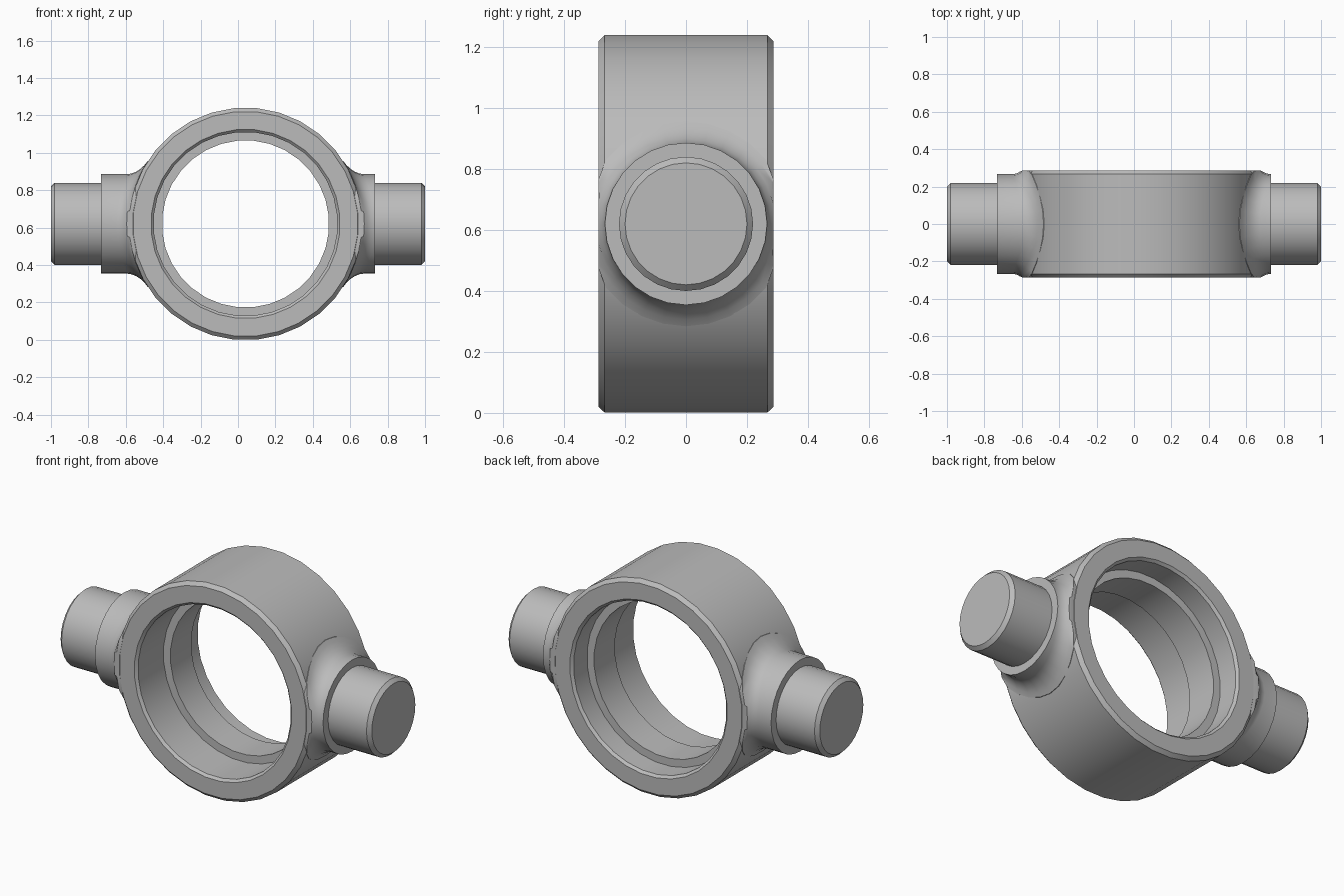
import bpy, bmesh, math
from mathutils import Vector

cube = bpy.data.objects.get("Cube")
if cube:
    bpy.data.objects.remove(cube, do_unlink=True)

CX, CZ = 0.04, 0.62      # ring centre
R, HALF = 0.622, 0.287   # ring outer radius and half width
BOSS, PIN, FILLET = 0.266, 0.22, 0.07
BEVEL = 0.02

steel = bpy.data.materials.new("steel_grey")
steel.use_nodes = True
steel.diffuse_color = (0.5, 0.5, 0.5, 1)
steel.node_tree.nodes["Principled BSDF"].inputs["Base Color"].default_value = (0.5, 0.5, 0.5, 1)


def loft(name, rings, closed):
    """Skin rings of points; join last to first if closed, otherwise cap both."""
    bm = bmesh.new()
    loops = [[bm.verts.new(p) for p in ring] for ring in rings]
    pairs = list(zip(loops, loops[1:]))
    if closed:
        pairs.append((loops[-1], loops[0]))
    else:
        bm.faces.new(loops[0])
        bm.faces.new(loops[-1])
    for a, b in pairs:
        for i in range(len(a)):
            j = (i + 1) % len(a)
            bm.faces.new((a[i], a[j], b[j], b[i]))
    bmesh.ops.recalc_face_normals(bm, faces=bm.faces)
    mesh = bpy.data.meshes.new(name)
    bm.to_mesh(mesh)
    bm.free()
    mesh.materials.append(steel)
    obj = bpy.data.objects.new(name, mesh)
    bpy.context.collection.objects.link(obj)
    bpy.ops.object.select_all(action='DESELECT')
    obj.select_set(True)
    bpy.context.view_layer.objects.active = obj
    bpy.ops.object.shade_smooth_by_angle(angle=math.radians(30))
    return obj


# Ring body: chamfered outside, bore with an off-centre inner lip
bore, lip = 0.492, 0.447
profile = [
    (R - BEVEL, -HALF), (R, -HALF + BEVEL), (R, HALF - BEVEL), (R - BEVEL, HALF),
    (bore + 0.014, HALF), (bore, HALF - 0.014), (bore, 0.15), (lip, 0.15),
    (lip, -0.04), (bore, -0.04), (bore, -HALF + 0.014), (bore + 0.014, -HALF),
]


def circle_y(radius, y, count=32):
    angles = [math.tau * (i + 0.5) / count for i in range(count)]
    return [Vector((CX + radius * math.cos(a), y, CZ + radius * math.sin(a))) for a in angles]


loft("ring_body", [circle_y(r, y) for r, y in profile], True)


# Trunnions: fillet follows the ring surface, then boss, shoulder and pin
def trunnion(name, side, boss_end, pin_end, count=28):
    angles = [math.tau * i / count for i in range(count)]

    def saddle(radius, lift, limit):
        points = []
        for a in angles:
            y = max(-limit, min(limit, radius * math.cos(a)))
            z = radius * math.sin(a)
            points.append((CX + side * (math.sqrt(R * R - z * z) + lift), y, CZ + z))
        return points

    def disc(radius, x):
        return [(x, radius * math.cos(a), CZ + radius * math.sin(a)) for a in angles]

    rings = [saddle(BOSS + FILLET, -0.025, HALF - 0.002)]
    steps = 5
    for k in range(steps + 1):
        t = math.pi / 2 * k / steps
        rings.append(saddle(BOSS + FILLET * (1 - math.sin(t)),
                            FILLET * (1 - math.cos(t)), HALF))
    rings += [
        disc(BOSS, side * boss_end),
        disc(PIN, side * boss_end),
        disc(PIN, side * (pin_end - BEVEL)),
        disc(PIN - BEVEL, side * pin_end),
    ]
    loft(name, rings, False)


for name, side in (("left_trunnion", 1), ("right_trunnion", -1)):
    trunnion(name, side, 0.733, 1.0)
